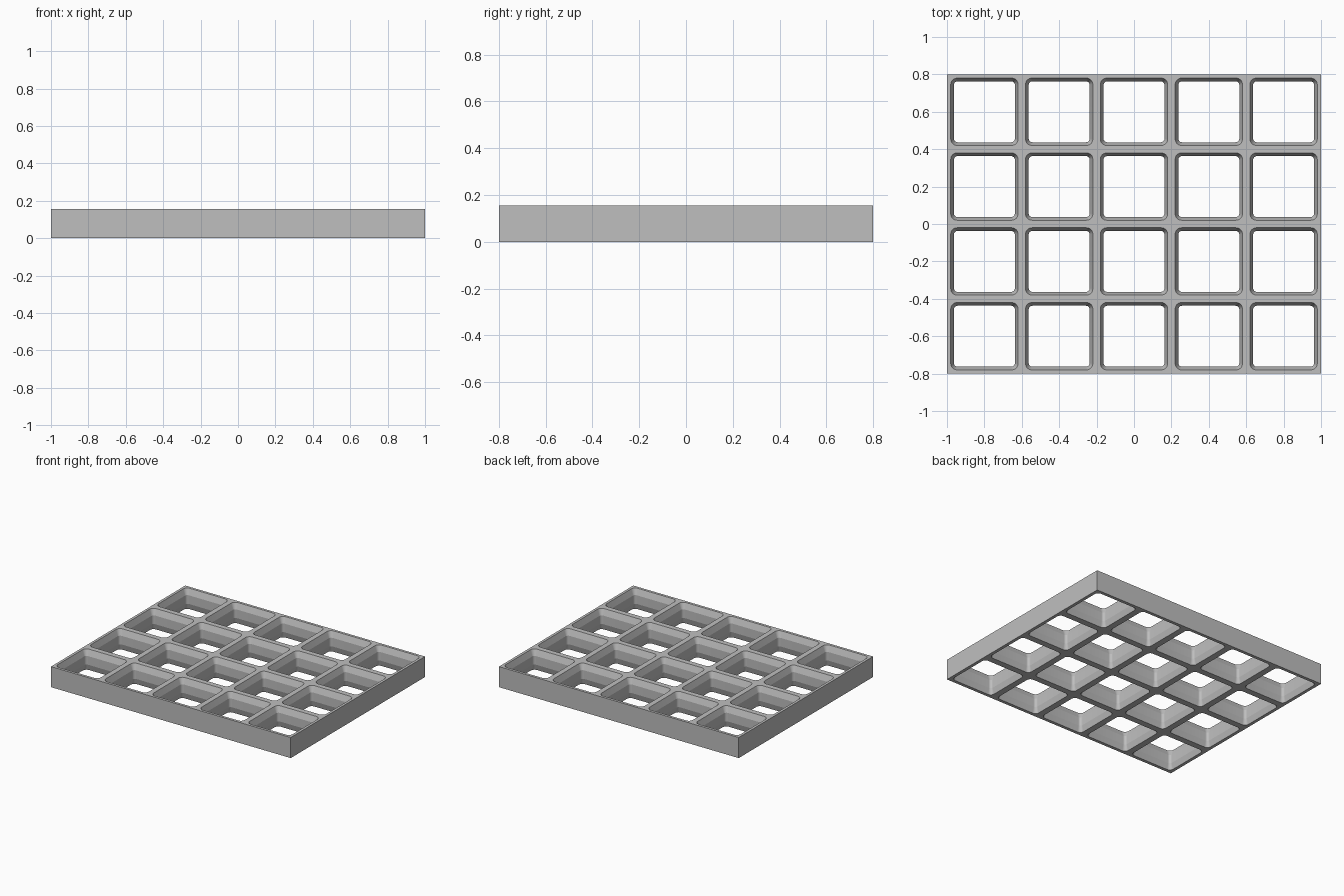
import bpy
import bmesh
import math

cube = bpy.data.objects.get("Cube")
if cube:
    bpy.data.objects.remove(cube, do_unlink=True)

COLUMNS, ROWS, PITCH, HEIGHT = 5, 4, 0.4, 0.155
SEGMENTS = 8
# Opening profile, bottom to top: (half width, corner radius, z)
PROFILE = [(0.176, 0.03, 0), (0.163, 0.02, 0.045),
           (0.163, 0.02, 0.11), (0.18, 0.034, HEIGHT)]
CORNERS = [(1, 1), (-1, 1), (-1, -1), (1, -1)]


def rounded_loop(bm, cx, cy, half, radius, z):
    """Rounded square as a list of four corner arcs."""
    arcs = []
    for i, (sx, sy) in enumerate(CORNERS):
        arc = []
        for k in range(SEGMENTS + 1):
            a = math.pi / 2 * (i + k / SEGMENTS)
            arc.append(bm.verts.new((cx + sx * (half - radius) + radius * math.cos(a),
                                     cy + sy * (half - radius) + radius * math.sin(a), z)))
        arcs.append(arc)
    return arcs


def add_rim(bm, cx, cy, arcs, z):
    """Flat face between the square cell border and the rounded opening."""
    h = PITCH / 2
    square = [bm.verts.new((cx + sx * h, cy + sy * h, z)) for sx, sy in CORNERS]
    for i in range(4):
        j = (i + 1) % 4
        for a, b in zip(arcs[i], arcs[i][1:]):
            bm.faces.new((square[i], b, a))
        bm.faces.new((square[i], square[j], arcs[j][0], arcs[i][-1]))


def add_cell(bm, cx, cy):
    loops = [rounded_loop(bm, cx, cy, *p) for p in PROFILE]
    # Opening walls
    rings = [[v for arc in arcs for v in arc] for arcs in loops]
    for low, high in zip(rings, rings[1:]):
        for i in range(len(low)):
            j = (i + 1) % len(low)
            bm.faces.new((low[i], low[j], high[j], high[i]))
    # Bottom and top ribs
    add_rim(bm, cx, cy, loops[0], 0)
    add_rim(bm, cx, cy, loops[-1], HEIGHT)


# Grid of open cells, welded into one tray
bm = bmesh.new()
for col in range(COLUMNS):
    for row in range(ROWS):
        add_cell(bm, (col - (COLUMNS - 1) / 2) * PITCH, (row - (ROWS - 1) / 2) * PITCH)
bmesh.ops.remove_doubles(bm, verts=bm.verts, dist=0.0001)

# Outer side walls
border = [e for e in bm.edges if e.is_boundary]
bmesh.ops.bridge_loops(bm, edges=border)
bmesh.ops.recalc_face_normals(bm, faces=bm.faces)

mesh = bpy.data.meshes.new("grid_tray")
bm.to_mesh(mesh)
bm.free()
tray = bpy.data.objects.new("grid_tray", mesh)
bpy.context.collection.objects.link(tray)

# Plain grey material
grey = bpy.data.materials.new("plain_grey")
grey.use_nodes = True
color = (0.52, 0.52, 0.52, 1)
grey.diffuse_color = color
grey.node_tree.nodes["Principled BSDF"].inputs["Base Color"].default_value = color
mesh.materials.append(grey)

# Smooth corners, crisp edges
bpy.ops.object.select_all(action="DESELECT")
tray.select_set(True)
bpy.context.view_layer.objects.active = tray
bpy.ops.object.shade_smooth_by_angle(angle=math.radians(14))
